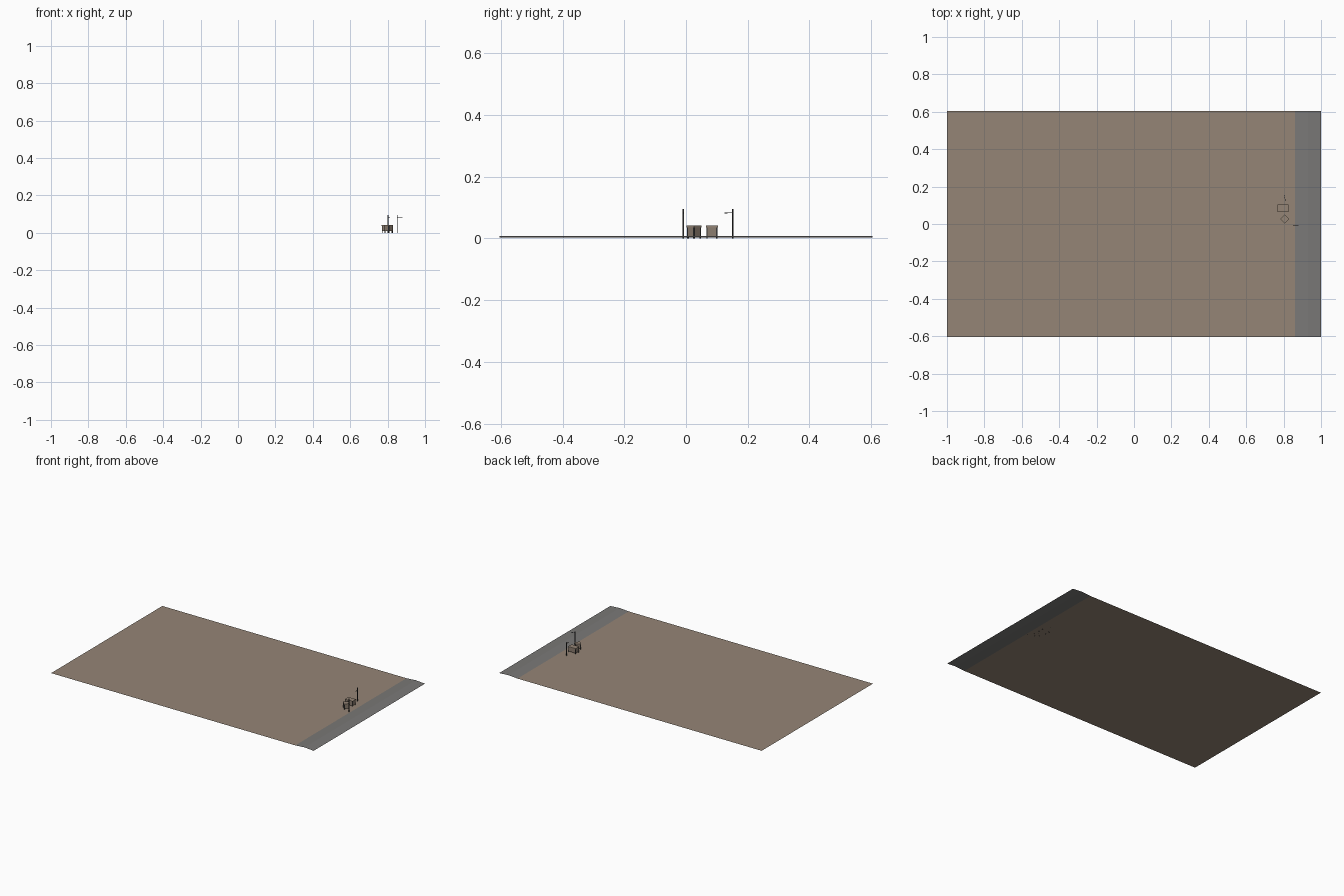
import bpy, bmesh, math
from mathutils import Matrix, Vector

if "Cube" in bpy.data.objects:
    bpy.data.objects.remove(bpy.data.objects["Cube"])


def material(name, rgb):
    m = bpy.data.materials.new(name)
    m.diffuse_color = (*rgb, 1)
    m.use_nodes = True
    m.node_tree.nodes["Principled BSDF"].inputs["Base Color"].default_value = m.diffuse_color
    return m


SAND = material("sandy earth", (0.30, 0.235, 0.18))
ROAD = material("road grey", (0.195, 0.19, 0.185))
WOOD = material("weathered wood", (0.26, 0.205, 0.16))
IRON = material("dark iron", (0.04, 0.04, 0.04))


def finish(name, bm, mat):
    me = bpy.data.meshes.new(name)
    bm.to_mesh(me)
    bm.free()
    me.materials.append(mat)
    ob = bpy.data.objects.new(name, me)
    bpy.context.collection.objects.link(ob)
    return ob


def sheet(name, profile, mat, half=0.605):
    """Sweep an x-z profile along y as an open sheet."""
    bm = bmesh.new()
    rows = [[bm.verts.new((x, y, z)) for y in (-half, half)] for x, z in profile]
    for a, b in zip(rows, rows[1:]):
        bm.faces.new((a[0], b[0], b[1], a[1]))
    return finish(name, bm, mat)


def boxes(name, parts, mat, place):
    """Join boxes given as (centre, size), moved by one matrix."""
    bm = bmesh.new()
    for c, s in parts:
        bmesh.ops.create_cube(bm, size=1, matrix=place @ Matrix.Translation(c) @ Matrix.Diagonal((*s, 1)))
    return finish(name, bm, mat)


# Ground sheet and crowned road
G = 0.003
sheet("ground", [(-1, G), (0.86, G)], SAND)
sheet("road", [(0.86, G), (0.93, 0.008), (1, G)], ROAD)


# Small huts raised on corner posts
def hut(name, x, y, w, d, angle):
    place = Matrix.Translation((x, y, 0)) @ Matrix.Rotation(math.radians(angle), 4, 'Z')
    boxes(name + "_body", [((0, 0, 0.022), (w - 0.003, d - 0.003, 0.027))], WOOD, place)
    boxes(name + "_roof", [((0, 0, 0.0385), (w, d, 0.006))], SAND, place)
    boxes(name + "_posts", [((sx * (w / 2 - 0.003), sy * (d / 2 - 0.003), 0.018), (0.004, 0.004, 0.036))
                            for sx in (-1, 1) for sy in (-1, 1)], IRON, place)


hut("square_hut", 0.797, 0.084, 0.058, 0.038, 0)
hut("turned_hut", 0.806, 0.026, 0.034, 0.034, 45)


# Street lamps: pole, arm and lamp head
def lamp(name, x, y, angle):
    place = Matrix.Translation((x, y, 0)) @ Matrix.Rotation(math.radians(angle), 4, 'Z')
    boxes(name, [((0, 0, 0.0475), (0.004, 0.004, 0.095)),
                 ((0.012, 0, 0.084), (0.024, 0.002, 0.002)),
                 ((0.023, 0, 0.082), (0.008, 0.004, 0.003))], IRON, place)


lamp("road_lamp", 0.852, -0.009, 0)
lamp("side_lamp", 0.803, 0.152, -75)
